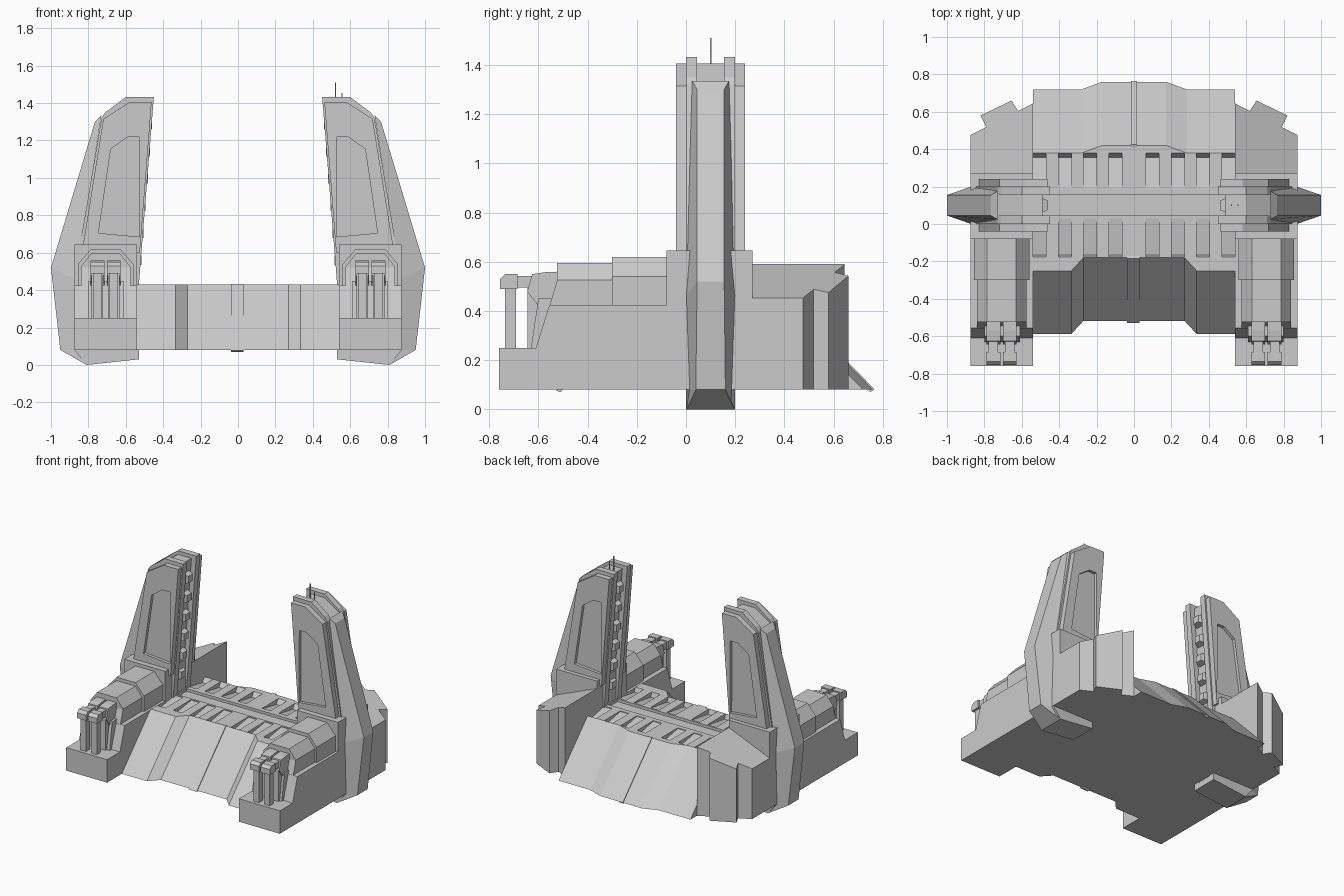
import bpy, bmesh

if "Cube" in bpy.data.objects:
    bpy.data.objects.remove(bpy.data.objects["Cube"])


def make(name, solids, mirror=True, cutter=None, hidden=False):
    """Object made of lofted solids; each solid is a list of rings of 3D points."""
    bm = bmesh.new()
    for rings in solids:
        rows = [[bm.verts.new(p) for p in r] for r in rings]
        n = len(rows[0])
        bm.faces.new(rows[0])
        bm.faces.new(rows[-1])
        for a, b in zip(rows, rows[1:]):
            for i in range(n):
                j = (i + 1) % n
                bm.faces.new((a[i], a[j], b[j], b[i]))
    bmesh.ops.recalc_face_normals(bm, faces=bm.faces)
    me = bpy.data.meshes.new(name)
    bm.to_mesh(me)
    bm.free()
    ob = bpy.data.objects.new(name, me)
    bpy.context.collection.objects.link(ob)
    if cutter:
        m = ob.modifiers.new("cut", 'BOOLEAN')
        m.operation, m.object, m.solver = 'DIFFERENCE', cutter, 'EXACT'
    if mirror:
        m = ob.modifiers.new("mirror", 'MIRROR')
        m.use_mirror_merge = False
    if hidden:
        ob.hide_render = True
        ob.display_type = 'WIRE'
    return ob


def along_x(pts, a, b):      # (y, z) profile
    return [[(x, p, q) for p, q in pts] for x in (a, b)]


def along_y(pts, a, b):      # (x, z) profile
    return [[(p, y, q) for p, q in pts] for y in (a, b)]


def box(x0, x1, y0, y1, z0, z1):
    return along_y([(x0, z0), (x1, z0), (x1, z1), (x0, z1)], y0, y1)


# Landing platform with sloped front and back, slots and a middle channel
slots = [box(-.53, .53, .045, .155, .41, .5)]
for i in range(4):
    for s in (1, -1):
        c = s * (.10 + .135 * i)
        x0, x1 = c - .035, c + .035
        slots.append(along_x([(.19, .5), (.19, .425), (.355, .395), (.38, .431), (.38, .5)], x0, x1))
        slots.append(along_x([(.03, .5), (.03, .425), (-.165, .395), (-.178, .431), (-.178, .5)], x0, x1))
slot_cutter = make("slot_cutter", slots, mirror=False, hidden=True)

half = [(.27, -.18), (.335, -.25), (.54, -.25), (.54, .38), (.28, .38), (.17, .42)]
top = half + [(-x, y) for x, y in reversed(half)]
make("platform", [[[(x, y + (-.338 if y < 0 else .34), .08) for x, y in top],
                   [(x, y, .43) for x, y in top]]], mirror=False, cutter=slot_cutter)

# Raised strips down the middle of both slopes
make("front_strip", [along_x([(-.17, .43), (-.185, .434), (-.528, .077), (-.51, .07)], -.037, .03)],
     mirror=False)
make("back_strip", [along_x([(.41, .43), (.424, .434), (.765, .083), (.75, .07)], -.017, .017)],
     mirror=False)

# Side pods: base, stepped housing and collar round the tower
make("pod_base", [along_x([(-.76, .08), (-.76, .25), (-.61, .25), (-.555, .425), (.2, .425), (.2, .08)],
                          .54, .875)])


def housing(x0, x1, side, high):
    return [(x0, .4), (x1, .4), (x1, side), (.785, high), (.63, high), (x0, side)]


make("pod_housing", [along_y(housing(.575, .84, .525, .595), -.525, -.29),
                     along_y(housing(.56, .855, .54, .62), -.3, -.05),
                     along_x([(-.555, .42), (-.525, .52), (-.5, .52), (-.5, .42)], .575, .84)])
make("tower_collar", [box(.54, .875, -.08, .27, .08, .645)])


# Rear pod with a roof falling outwards, and a panel on its slanted wall
def roofed(pts):
    return [[(x, y, .08) for x, y in pts], [(x, y, .59 - (x - .54) * .41) for x, y in pts]]


make("rear_pod", [roofed([(.54, .2), (.875, .2), (.875, .475), (.54, .645)])])
make("rear_panel", [roofed([(.61, .59), (.655, .66), (.82, .58), (.78, .50)])])

# Twin arched pipes at the front of each pod
pipes = []
for c in (.664, .752):
    pipes += [
        box(c - .022, c + .022, -.735, -.69, .24, .5),
        box(c - .03, c + .03, -.645, -.59, .24, .5),
        along_x([(-.755, .49), (-.755, .53), (-.735, .55), (-.685, .55), (-.685, .49)], c - .037, c + .037),
        box(c - .026, c + .026, -.69, -.6, .495, .543),
        along_x([(-.645, .48), (-.625, .55), (-.57, .558), (-.51, .56), (-.51, .42), (-.6, .42)],
                c - .037, c + .037)]
make("front_pipes", pipes)
make("pipe_backing", [along_x([(-.63, .25), (-.60, .45), (-.5, .45), (-.5, .25)], .61, .80)])

# Tower core, with rails leaving an open channel on the inner side
foot = [(.53, .03), (.81, 0), (.875, .08), (.875, .46), (.73, 1.32)]
make("tower_core", [along_y(foot + [(.60, 1.405), (.49, 1.405), (.565, .43)], .045, .155)])
rail = foot + [(.71, 1.35), (.60, 1.432), (.45, 1.432), (.53, .43)]
make("tower_rails", [along_y(rail, 0, .045), along_y(rail, .155, .2)])

# Tapered outer spine
spine = [(.73, 1.335, .025, .765, 1.30, .045), (.87, .46, 0, 1.0, .52, .045),
         (.875, .08, .015, .95, .08, .04), (.76, .005, 0, .81, 0, .002)]
make("tower_spine", [[[(xw, yw, zw), (xn, yn, zn), (xn, .2 - yn, zn), (xw, .2 - yw, zw)]
                      for xw, zw, yw, xn, zn, yn in spine]])

# Outer slabs with a recessed panel front and back
panel = [(.527, .685), (.746, .705), (.68, 1.155), (.59, 1.218), (.53, 1.218)]
panel_cutter = make("panel_cutter", [along_y(panel, -.1, -.018), along_y(panel, .218, .3)],
                    mirror=False, hidden=True)
slab = [(.525, .6), (.835, .6), (.72, 1.315), (.58, 1.405), (.462, 1.405)]
make("tower_slabs", [along_y(slab, -.04, .002), along_y(slab, .198, .24)], cutter=panel_cutter)

# Guide lugs up the channel
lugs = []
for i in range(6):
    z = .56 + .145 * i
    x = .53 - (z - .43) * .08
    lugs.append([[(x + .05, .055, z - .04), (x + .05, .145, z - .04),
                  (x + .05, .145, z + .04), (x + .05, .055, z + .04)],
                 [(x - .003, .075, z - .025), (x - .003, .125, z - .025),
                  (x - .003, .125, z + .025), (x - .003, .075, z + .025)]])
make("guide_lugs", lugs)

# Antennas on the right tower only
make("antennas", [box(.519, .525, .097, .103, 1.39, 1.51),
                  box(.553, .559, .097, .103, 1.39, 1.455)], mirror=False)
